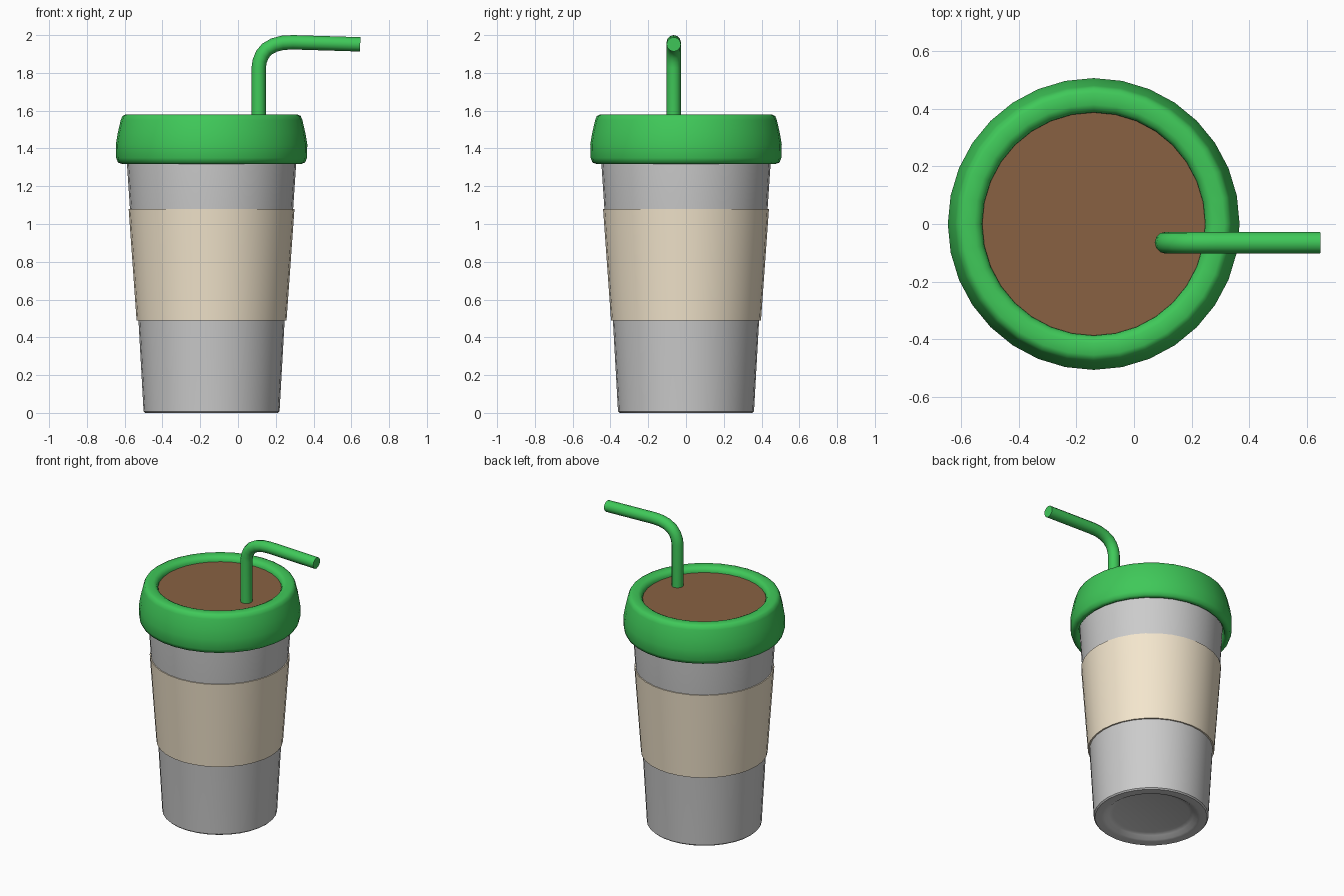
import bpy, bmesh, math
from mathutils import Matrix, Vector

if "Cube" in bpy.data.objects:
    bpy.data.objects.remove(bpy.data.objects["Cube"])

CX = -0.14      # cup axis
SIDES = 32


def material(name, rgb):
    m = bpy.data.materials.new(name)
    m.diffuse_color = (*rgb, 1)
    m.use_nodes = True
    m.node_tree.nodes["Principled BSDF"].inputs["Base Color"].default_value = m.diffuse_color
    return m


def finish(ob, mat, angle):
    if mat:
        ob.data.materials.append(mat)
    bpy.ops.object.select_all(action='DESELECT')
    ob.select_set(True)
    bpy.context.view_layer.objects.active = ob
    if ob.type == 'CURVE':
        bpy.ops.object.convert(target='MESH')
    bpy.ops.object.shade_smooth_by_angle(angle=math.radians(angle))


def lathe(name, profile, mat=None, closed=False, angle=35):
    """Spin an (r, z) profile around the cup axis."""
    bm = bmesh.new()
    vs = [bm.verts.new((r, 0, z)) for r, z in profile]
    pairs = list(zip(vs, vs[1:])) + ([(vs[-1], vs[0])] if closed else [])
    edges = [bm.edges.new(p) for p in pairs]
    bmesh.ops.spin(bm, geom=vs + edges, cent=(0, 0, 0), axis=(0, 0, 1),
                   angle=math.tau, steps=SIDES, use_duplicate=False)
    bmesh.ops.remove_doubles(bm, verts=bm.verts, dist=1e-4)
    bmesh.ops.recalc_face_normals(bm, faces=bm.faces)
    me = bpy.data.meshes.new(name)
    bm.to_mesh(me)
    bm.free()
    ob = bpy.data.objects.new(name, me)
    ob.location.x = CX
    bpy.context.collection.objects.link(ob)
    finish(ob, mat, angle)
    return ob


green = material("green_plastic", (0.05, 0.58, 0.10))
card = material("cardboard", (0.90, 0.79, 0.61))
brown = material("coffee_brown", (0.25, 0.12, 0.055))

# Tapered cup with a recessed base
lathe("cup", [(0, 0.03), (0.24, 0.03), (0.265, 0.022), (0.29, 0.004), (0.31, 0),
              (0.352, 0), (0.36, 0.008), (0.387, 0.49), (0.432, 1.08),
              (0.448, 1.32), (0.45, 1.5), (0, 1.5)])

# Cardboard sleeve
lathe("sleeve", [(0.386, 0.49), (0.397, 0.49), (0.439, 1.08), (0.430, 1.08)],
      card, closed=True)

# Rounded ring lid
lathe("lid", [(0.45, 1.35), (0.46, 1.325), (0.475, 1.318), (0.495, 1.325),
              (0.505, 1.35), (0.507, 1.42), (0.497, 1.48), (0.481, 1.55),
              (0.472, 1.572), (0.455, 1.58), (0.415, 1.58), (0.398, 1.572),
              (0.388, 1.555), (0.386, 1.52), (0.44, 1.51)],
      green, closed=True, angle=50)

# Drink surface
lathe("coffee", [(0, 1.545), (0.392, 1.545), (0.392, 1.51), (0, 1.51)], brown)

# Bent straw
path = [(0.11, 1.51), (0.11, 1.83), (0.115, 1.863), (0.129, 1.897), (0.152, 1.925),
        (0.19, 1.947), (0.236, 1.959), (0.29, 1.962), (0.647, 1.951)]
cu = bpy.data.curves.new("straw", 'CURVE')
cu.dimensions = '3D'
cu.bevel_depth = 0.038
cu.bevel_resolution = 4
cu.use_fill_caps = True
sp = cu.splines.new('POLY')
sp.points.add(len(path) - 1)
for p, (x, z) in zip(sp.points, path):
    p.co = (x, -0.065, z, 1)
straw = bpy.data.objects.new("straw", cu)
bpy.context.collection.objects.link(straw)
finish(straw, green, 40)
